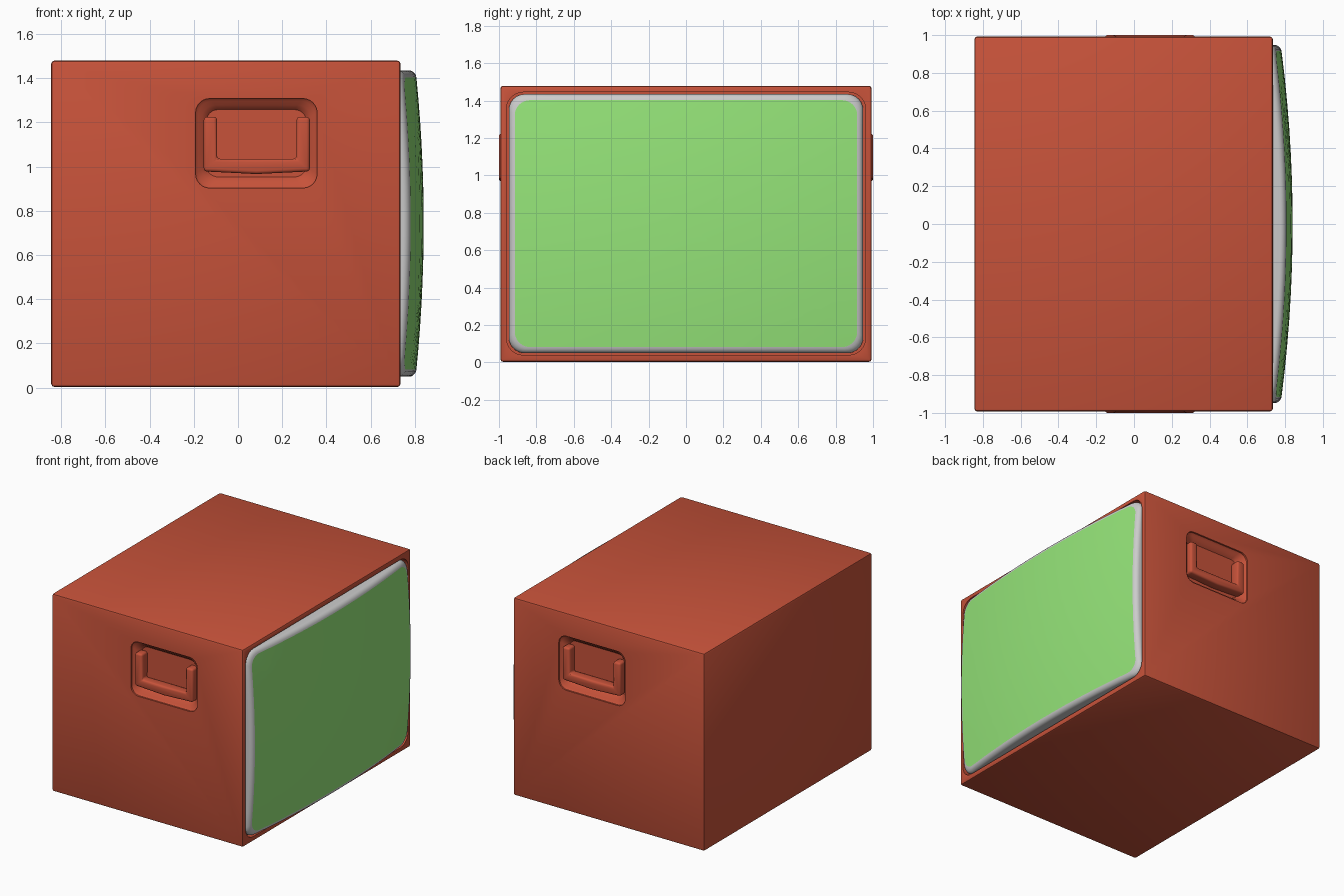
import bpy, bmesh, math

if "Cube" in bpy.data.objects:
    bpy.data.objects.remove(bpy.data.objects["Cube"])

RED, GREEN = (0.57, 0.085, 0.042, 1), (0.30, 0.78, 0.19, 1)


def material(name, colour):
    m = bpy.data.materials.new(name)
    m.diffuse_color = colour
    m.use_nodes = True
    m.node_tree.nodes["Principled BSDF"].inputs["Base Color"].default_value = m.diffuse_color
    return m


red, green = material("red", RED), material("green", GREEN)


def rounded_rect(w, h, r, n=6):
    """Closed outline of a rounded rectangle centred on the origin."""
    pts = []
    for k, (sx, sy) in enumerate([(1, 1), (-1, 1), (-1, -1), (1, -1)]):
        for i in range(n + 1):
            a = math.pi / 2 * (k + i / n)
            pts.append((sx * (w / 2 - r) + r * math.cos(a),
                        sy * (h / 2 - r) + r * math.sin(a)))
    return subdivide(pts)


def subdivide(pts, longest=0.12):
    """Split long straight runs so the outline can follow a bulge."""
    out = []
    for p, q in zip(pts, pts[1:] + pts[:1]):
        n = max(1, math.ceil(math.dist(p, q) / longest))
        out += [(p[0] + (q[0] - p[0]) * i / n, p[1] + (q[1] - p[1]) * i / n) for i in range(n)]
    return out


def finish(name, bm, mat=None):
    bmesh.ops.recalc_face_normals(bm, faces=bm.faces[:])
    me = bpy.data.meshes.new(name)
    bm.to_mesh(me)
    bm.free()
    ob = bpy.data.objects.new(name, me)
    bpy.context.collection.objects.link(ob)
    if mat:
        me.materials.append(mat)
    return ob


def loft(name, rings, mat=None, caps=True):
    """Skin a stack of equal-length 3D rings."""
    bm = bmesh.new()
    rows = [[bm.verts.new(p) for p in ring] for ring in rings]
    for a, b in zip(rows, rows[1:]):
        for i in range(len(a)):
            j = (i + 1) % len(a)
            bm.faces.new((a[i], a[j], b[j], b[i]))
    if caps:
        bm.faces.new(rows[0])
        bm.faces.new(rows[-1])
    return finish(name, bm, mat)


def smooth(ob, angle=35):
    bpy.ops.object.select_all(action='DESELECT')
    ob.select_set(True)
    bpy.context.view_layer.objects.active = ob
    bpy.ops.object.shade_smooth_by_angle(angle=math.radians(angle))


def apply_modifiers(ob):
    bpy.context.view_layer.objects.active = ob
    for m in list(ob.modifiers):
        bpy.ops.object.modifier_apply(modifier=m.name)


# cabinet
bm = bmesh.new()
bmesh.ops.create_cube(bm, size=1)
for v in bm.verts:
    v.co = (v.co.x * 1.58 - 0.055, v.co.y * 1.984, v.co.z * 1.476 + 0.741)
bmesh.ops.bevel(bm, geom=bm.edges[:], offset=0.014, segments=2, profile=0.5, affect='EDGES')
cabinet = finish("cabinet", bm, red)

# screen opening and tapered handle recesses, cut from the cabinet
CZ = 0.742
cutters = [loft("screen_opening", [[(x, y, z + CZ) for y, z in rounded_rect(1.92, 1.405, 0.09)]
                                   for x in (0.69, 0.8)])]
HX, HZ = 0.083, 1.105


def recess_ring(inset, depth, side):
    base = rounded_rect(0.55, 0.405, 0.065)
    sx, sz = 1 - inset / 0.275, 1 - inset / 0.2025
    return [(HX + x * sx, side * (0.992 - depth), HZ + z * sz) for x, z in base]


for side in (-1, 1):
    cutters.append(loft("handle_recess", [recess_ring(i, d, side) for i, d in
                        ((0, -0.05), (0, 0.012), (0.012, 0.025), (0.03, 0.033), (0.05, 0.06))]))
for c in cutters:
    c.hide_render = True
    mod = cabinet.modifiers.new("cut", 'BOOLEAN')
    mod.operation, mod.solver, mod.object = 'DIFFERENCE', 'EXACT', c
apply_modifiers(cabinet)
for c in cutters:
    bpy.data.objects.remove(c)
smooth(cabinet)

# U-shaped carrying handle, mirrored to the back
outline = [(-0.155, 1.225), (-0.155, 0.978), (0.083, 0.966), (0.325, 0.978), (0.325, 1.225),
           (0.265, 1.225), (0.265, 1.035), (0.083, 1.035), (-0.095, 1.035), (-0.095, 1.225)]
handle = loft("carrying_handle", [[(x, y, z) for x, z in outline] for y in (-1.0, -0.925)], red)
bev = handle.modifiers.new("bevel", 'BEVEL')
bev.width, bev.segments = 0.015, 3
mir = handle.modifiers.new("mirror", 'MIRROR')
mir.use_axis = (False, True, False)
apply_modifiers(handle)
smooth(handle)


# bulging screen
def bulge(y, z):
    return 0.84 - 0.07 * y * y - 0.075 * z * z


W, H, R = 1.895, 1.385, 0.085
edge = rounded_rect(W, H, R)


def screen_ring(inset, drop):
    ring = [(y * (1 - 2 * inset / W), z * (1 - 2 * inset / H)) for y, z in edge]
    return [(bulge(y, z) - drop, y, z + CZ) for y, z in ring]


# grey bezel: straight sides rolling over into the glass
rings = [[(0.685, y, z + CZ) for y, z in edge]]
for i in range(6):
    a = math.pi / 2 * i / 5
    rings.append(screen_ring(0.032 * (1 - math.cos(a)), 0.03 * (1 - math.sin(a))))
smooth(loft("screen_bezel", rings, caps=False), 60)

# green glass: concentric rings shrinking to the middle
rings = []
for t in (1, 0.85, 0.7, 0.55, 0.4, 0.25, 0.1):
    k1, k2 = t * (1 - 0.064 / W), t * (1 - 0.064 / H)
    rings.append([(bulge(y * k1, z * k2), y * k1, z * k2 + CZ) for y, z in edge])
glass = loft("screen_glass", rings, green, caps=False)
bm = bmesh.new()
bm.from_mesh(glass.data)
hole = [e for e in bm.edges if e.is_boundary and all(abs(v.co.y) < 0.2 for v in e.verts)
        and all(abs(v.co.z - CZ) < 0.2 for v in e.verts)]
bmesh.ops.contextual_create(bm, geom=hole)
bmesh.ops.recalc_face_normals(bm, faces=bm.faces[:])
if sum(f.normal.x for f in bm.faces) < 0:
    bmesh.ops.reverse_faces(bm, faces=bm.faces[:])
bm.to_mesh(glass.data)
bm.free()
smooth(glass)
